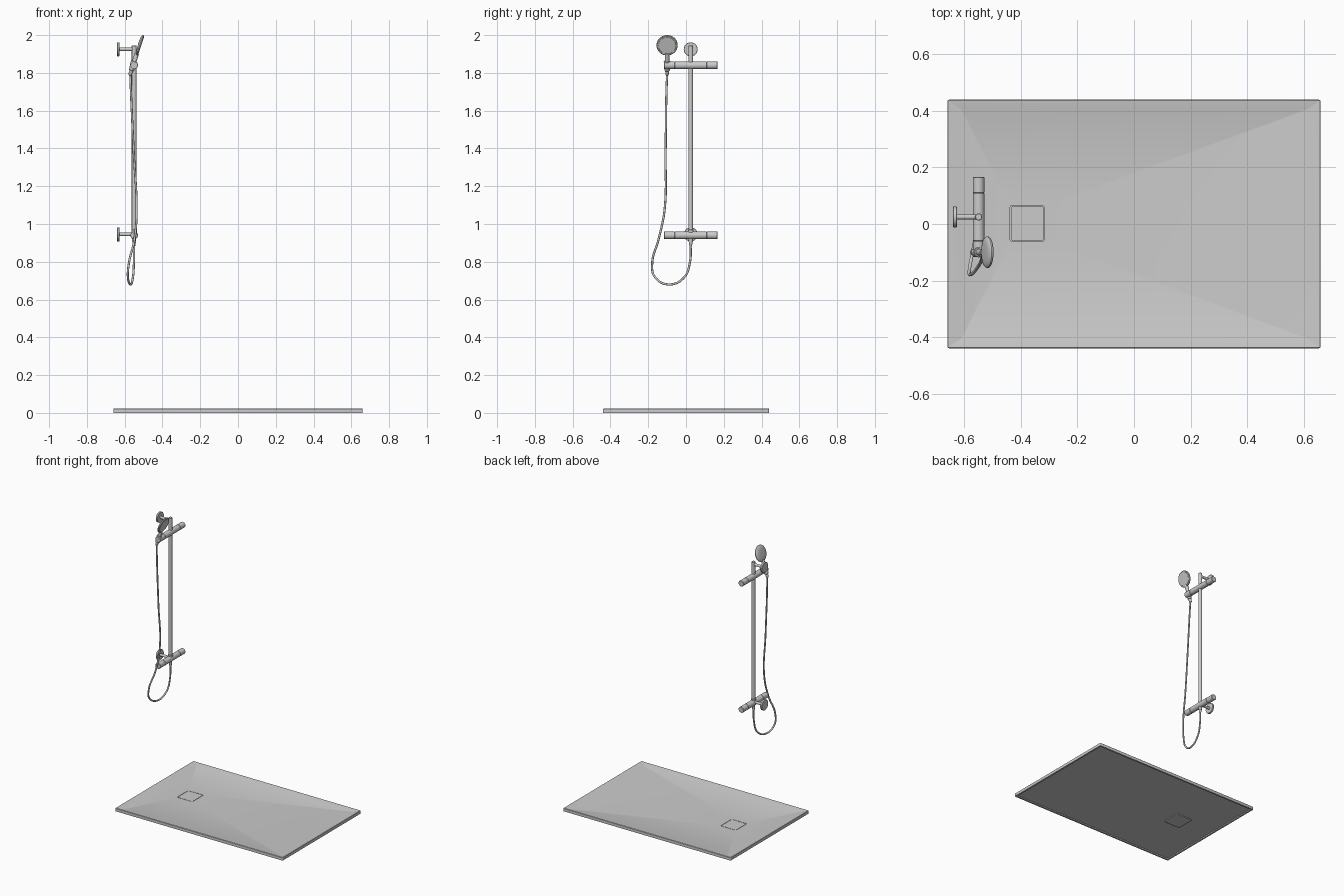
import bpy, bmesh, math
from mathutils import Vector

if "Cube" in bpy.data.objects:
    bpy.data.objects.remove(bpy.data.objects["Cube"])

BAR_X, BAR_Y = -0.55, 0.025
LOW_Z, HIGH_Z = 0.94, 1.84


def finish(name, bm):
    bmesh.ops.recalc_face_normals(bm, faces=bm.faces[:])
    me = bpy.data.meshes.new(name)
    bm.to_mesh(me)
    bm.free()
    ob = bpy.data.objects.new(name, me)
    bpy.context.collection.objects.link(ob)
    return ob


def loft(bm, rings, closed=False):
    """Join rings of points by quads; end caps unless the loft closes on itself."""
    rows = [[bm.verts.new(p) for p in r] for r in rings]
    pairs = list(zip(rows, rows[1:])) + ([(rows[-1], rows[0])] if closed else [])
    n = len(rows[0])
    for a, b in pairs:
        for i in range(n):
            j = (i + 1) % n
            bm.faces.new((a[i], a[j], b[j], b[i]))
    if not closed:
        bm.faces.new(rows[0])
        bm.faces.new(rows[-1])


def lathe(name, origin, axis, profile, sides=32):
    """Revolve (distance along axis, radius) pairs about an axis."""
    q = Vector(axis).to_track_quat('Z', 'Y')
    turn = [2 * math.pi * i / sides for i in range(sides)]
    bm = bmesh.new()
    loft(bm, [[Vector(origin) + q @ Vector((r * math.cos(t), r * math.sin(t), h))
               for t in turn] for h, r in profile])
    return finish(name, bm)


def rod(name, origin, axis, h0, h1, r, bev=0.002, sides=32):
    return lathe(name, origin, axis,
                 [(h0, r - bev), (h0 + bev, r), (h1 - bev, r), (h1, r - bev)], sides)


def round_rect(cx, cy, hx, hy, r, z, steps=4):
    pts = []
    for k, (sx, sy) in enumerate([(1, 1), (-1, 1), (-1, -1), (1, -1)]):
        for i in range(steps + 1):
            a = math.pi / 2 * (k + i / steps)
            pts.append((cx + sx * (hx - r) + r * math.cos(a),
                        cy + sy * (hy - r) + r * math.sin(a), z))
    return pts


# shower tray: raised rim, sloped border, drain opening, hollow underside
DX, DY = -0.378, 0.002
bm = bmesh.new()
loft(bm, [
    round_rect(0, 0, 0.66, 0.44, 0.006, 0.0),
    round_rect(0, 0, 0.66, 0.44, 0.006, 0.020),
    round_rect(0, 0, 0.658, 0.438, 0.005, 0.022),
    round_rect(0, 0, 0.653, 0.433, 0.004, 0.022),
    round_rect(0, 0, 0.612, 0.406, 0.004, 0.013),
    round_rect(DX, DY, 0.061, 0.063, 0.008, 0.013),
    round_rect(DX, DY, 0.061, 0.063, 0.008, 0.002),
    round_rect(DX, DY, 0.065, 0.067, 0.010, 0.002),
    round_rect(DX, DY, 0.065, 0.067, 0.010, 0.008),
    round_rect(0, 0, 0.648, 0.428, 0.004, 0.008),
    round_rect(0, 0, 0.648, 0.428, 0.004, 0.0)], closed=True)
finish("shower_tray", bm)

# drain cover and the pan beneath it
for name, h, z0, z1 in [("drain_cover", 0.058, 0.006, 0.013), ("drain_pan", 0.062, 0.003, 0.005)]:
    bm = bmesh.new()
    loft(bm, [round_rect(DX, DY, h, h + 0.002, 0.007, z) for z in (z0, z1)])
    finish(name, bm)

# vertical rail with collars at the crossing tubes
rod("rail", (BAR_X, BAR_Y, 0), (0, 0, 1), LOW_Z, 1.945, 0.0125)
rod("lower_rail_collar", (BAR_X, BAR_Y, LOW_Z), (0, 0, 1), 0.0, 0.03, 0.015)
rod("hose_outlet", (BAR_X, BAR_Y, LOW_Z), (0, 0, 1), -0.036, 0.0, 0.011)
lathe("outlet_nut", (BAR_X, BAR_Y, LOW_Z), (0, 0, 1),
      [(-0.056, 0.006), (-0.05, 0.008), (-0.036, 0.009), (-0.03, 0.009)])

# valve tube and shower holder tube, each with a knob at both ends
for tag, z in (("valve", LOW_Z), ("holder", HIGH_Z)):
    rod(tag + "_tube", (BAR_X, BAR_Y, z), (0, 1, 0), -0.085, 0.085, 0.0205)
    for side, s in (("left", -1), ("right", 1)):
        rod(f"{tag}_{side}_knob", (BAR_X, BAR_Y, z), (0, s, 0), 0.085, 0.141, 0.0205)

# wall mounts: flange disc and stem
for tag, z in (("lower", 0.945), ("upper", 1.925)):
    rod(tag + "_wall_flange", (-0.641, BAR_Y, z), (1, 0, 0), 0, 0.014, 0.037)
    rod(tag + "_wall_stem", (-0.63, BAR_Y, z), (1, 0, 0), 0, BAR_X + 0.63, 0.009)

# hand shower, tilted forward
TILT = math.radians(18)
HEAD = Vector((-0.521, -0.1, 1.947))
AXIS = Vector((math.sin(TILT), 0, math.cos(TILT)))
NORMAL = Vector((math.cos(TILT), 0, -math.sin(TILT)))
lathe("shower_head", HEAD, NORMAL,
      [(-0.009, 0.02), (-0.008, 0.04), (-0.004, 0.052), (0.0, 0.056),
       (0.005, 0.056), (0.008, 0.053)], 48)
rod("spray_face", HEAD, NORMAL, 0.006, 0.009, 0.047, 0.001, 48)
lathe("shower_handle", HEAD, AXIS,
      [(-0.15, 0.009), (-0.11, 0.011), (-0.065, 0.012), (-0.045, 0.011)])
lathe("handle_holder", HEAD, AXIS,
      [(-0.142, 0.012), (-0.14, 0.014), (-0.092, 0.018), (-0.09, 0.016)])
lathe("handle_nut", HEAD, AXIS,
      [(-0.168, 0.006), (-0.164, 0.009), (-0.148, 0.010), (-0.142, 0.010)])

# flexible hose from hand shower down and round to the valve outlet
start = HEAD - AXIS * 0.16
path = [tuple(start), (-0.566, -0.104, 1.68), (-0.552, -0.108, 1.38), (-0.537, -0.114, 1.07),
        (-0.548, -0.145, 0.92), (-0.578, -0.179, 0.79), (-0.583, -0.165, 0.72),
        (-0.569, -0.088, 0.68), (-0.556, -0.008, 0.72), (-0.551, 0.021, 0.80),
        (BAR_X, BAR_Y, 0.895)]
cu = bpy.data.curves.new("hose", 'CURVE')
cu.dimensions = '3D'
cu.bevel_depth = 0.0058
cu.bevel_resolution = 3
cu.use_fill_caps = True
sp = cu.splines.new('BEZIER')
sp.resolution_u = 12
sp.bezier_points.add(len(path) - 1)
for bp, p in zip(sp.bezier_points, path):
    bp.co = p
    bp.handle_left_type = bp.handle_right_type = 'AUTO'
bpy.context.collection.objects.link(bpy.data.objects.new("hose", cu))

# smooth shading with sharp edges kept
for ob in bpy.data.objects:
    ob.select_set(ob.type == 'MESH')
bpy.context.view_layer.objects.active = bpy.data.objects["rail"]
bpy.ops.object.shade_smooth_by_angle(angle=math.radians(35))
